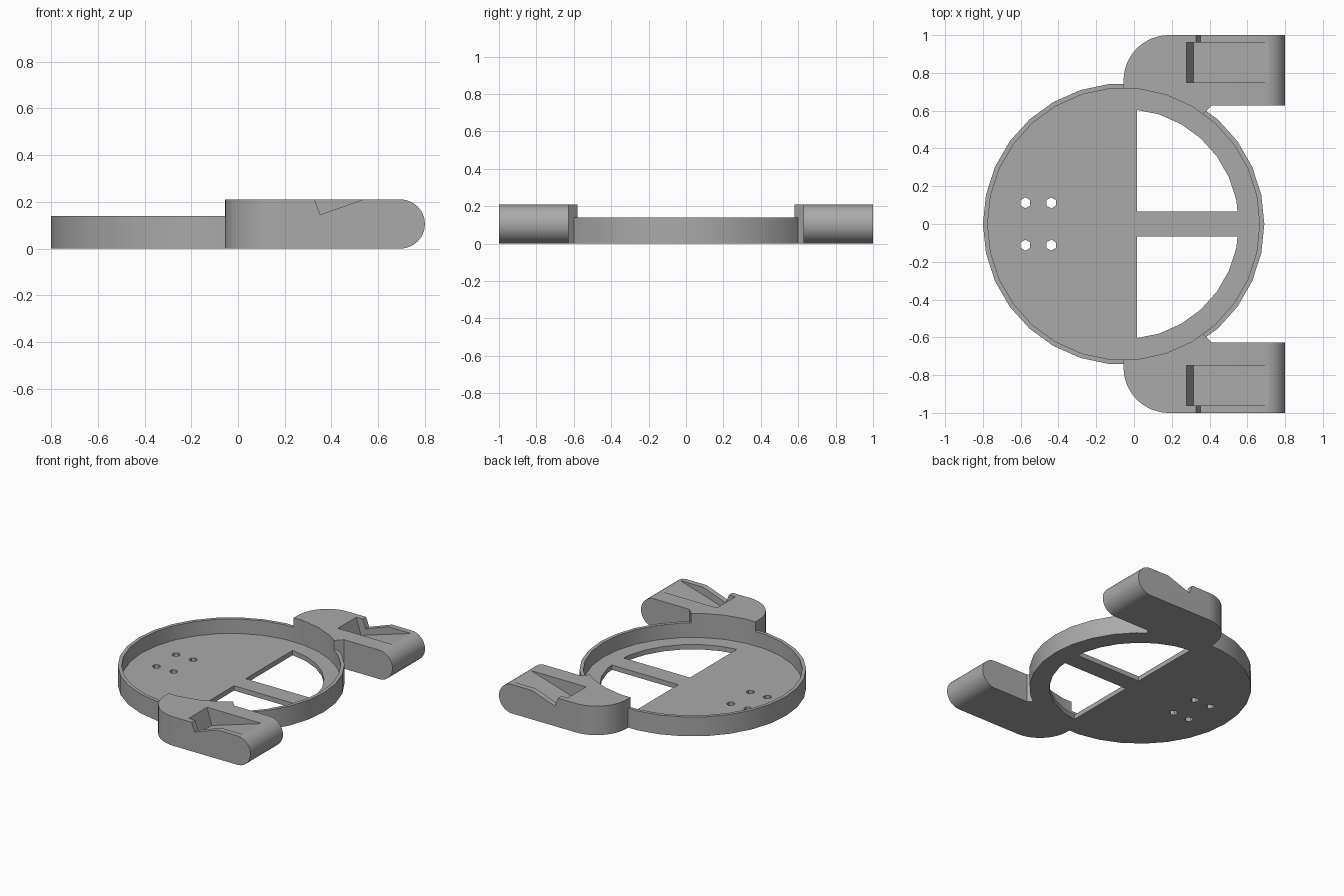
import bpy, bmesh, math
from mathutils import Vector

cube = bpy.data.objects.get("Cube")
if cube:
    bpy.data.objects.remove(cube, do_unlink=True)

CX, RIM_R, INNER_R, WINDOW_R = -0.055, 0.745, 0.72, 0.61
FLOOR, RIM_H, ARM_H = 0.035, 0.14, 0.21

grey = bpy.data.materials.new("plain_grey")
grey.use_nodes = True
colour = (0.4, 0.4, 0.4, 1)
grey.diffuse_color = colour
grey.node_tree.nodes["Principled BSDF"].inputs["Base Color"].default_value = colour


def prism(name, points, low, high, axis="z"):
    """Extrude a flat outline: (x, y) along z, or (x, z) along y."""
    bm = bmesh.new()
    place = (lambda a, b: (a, b, low)) if axis == "z" else (lambda a, b: (a, low, b))
    face = bm.faces.new([bm.verts.new(place(a, b)) for a, b in points])
    moved = bmesh.ops.extrude_face_region(bm, geom=[face])["geom"]
    step = Vector((0, 0, high - low)) if axis == "z" else Vector((0, high - low, 0))
    bmesh.ops.translate(bm, vec=step, verts=[v for v in moved if isinstance(v, bmesh.types.BMVert)])
    bmesh.ops.recalc_face_normals(bm, faces=bm.faces)
    mesh = bpy.data.meshes.new(name)
    bm.to_mesh(mesh)
    bm.free()
    mesh.materials.append(grey)
    obj = bpy.data.objects.new(name, mesh)
    bpy.context.collection.objects.link(obj)
    return obj


def arc(cx, cy, r, start, end, steps):
    angles = [math.radians(start + (end - start) * i / steps) for i in range(steps + 1)]
    return [(cx + r * math.cos(a), cy + r * math.sin(a)) for a in angles]


def combine(target, tool, operation):
    """Apply a boolean and remove the helper."""
    mod = target.modifiers.new(operation.lower(), "BOOLEAN")
    mod.operation, mod.solver, mod.object = operation, "EXACT", tool
    bpy.context.view_layer.objects.active = target
    bpy.ops.object.modifier_apply(modifier=mod.name)
    bpy.data.objects.remove(tool, do_unlink=True)


def side(points, s):
    return [(x, s * y) for x, y in points]


# Round tray
tray = prism("tray_with_arms", arc(CX, 0, RIM_R, 0, 360, 30)[:-1], 0, RIM_H)

# Arms: rounded plan outline trimmed by a side profile with a round nose
plan = [(CX, 0.5), (0.29, 0.5), (0.41, 0.627), (0.8, 0.627), (0.8, 1)] + arc(CX + 0.24, 0.76, 0.24, 90, 180, 16)
nose = arc(0.8 - ARM_H / 2, ARM_H / 2, ARM_H / 2, -90, 90, 20)
for s in (-1, 1):
    arm = prism("arm", side(plan, s), -0.1, 0.3)
    combine(arm, prism("profile", [(-0.3, 0)] + nose + [(-0.3, ARM_H)], -1.2, 1.2, "y"), "INTERSECT")
    combine(tray, arm, "UNION")

# Hollow inside of the rim
combine(tray, prism("hollow", arc(CX, 0, INNER_R, 0, 360, 30)[:-1], FLOOR, 0.5), "DIFFERENCE")

window = [(0.015, 0.067), (0.548, 0.067)] + arc(CX, 0, WINDOW_R, 12, 72, 5) + [(0.015, 0.604)]
pocket = [(0.277, ARM_H), (0.315, 0.088), (0.72, ARM_H), (0.72, 0.3), (0.277, 0.3)]
notch = [(0.328, ARM_H), (0.352, 0.145), (0.535, ARM_H), (0.535, 0.3), (0.328, 0.3)]
for s in (-1, 1):
    # Floor windows, either side of a central bar
    combine(tray, prism("window", side(window, s), -0.1, 0.1), "DIFFERENCE")
    # Hexagonal screw holes
    for x in (-0.575, -0.438):
        combine(tray, prism("hole", arc(x, s * 0.112, 0.029, 30, 390, 6)[:-1], -0.1, 0.1), "DIFFERENCE")
    # Tilted pocket and the notch through its outer wall
    combine(tray, prism("pocket", pocket, s * 0.75, s * 0.96, "y"), "DIFFERENCE")
    combine(tray, prism("notch", notch, s * 0.95, s * 1.1, "y"), "DIFFERENCE")

bpy.ops.object.select_all(action="DESELECT")
tray.select_set(True)
bpy.context.view_layer.objects.active = tray
bpy.ops.object.shade_smooth_by_angle(angle=math.radians(30))
